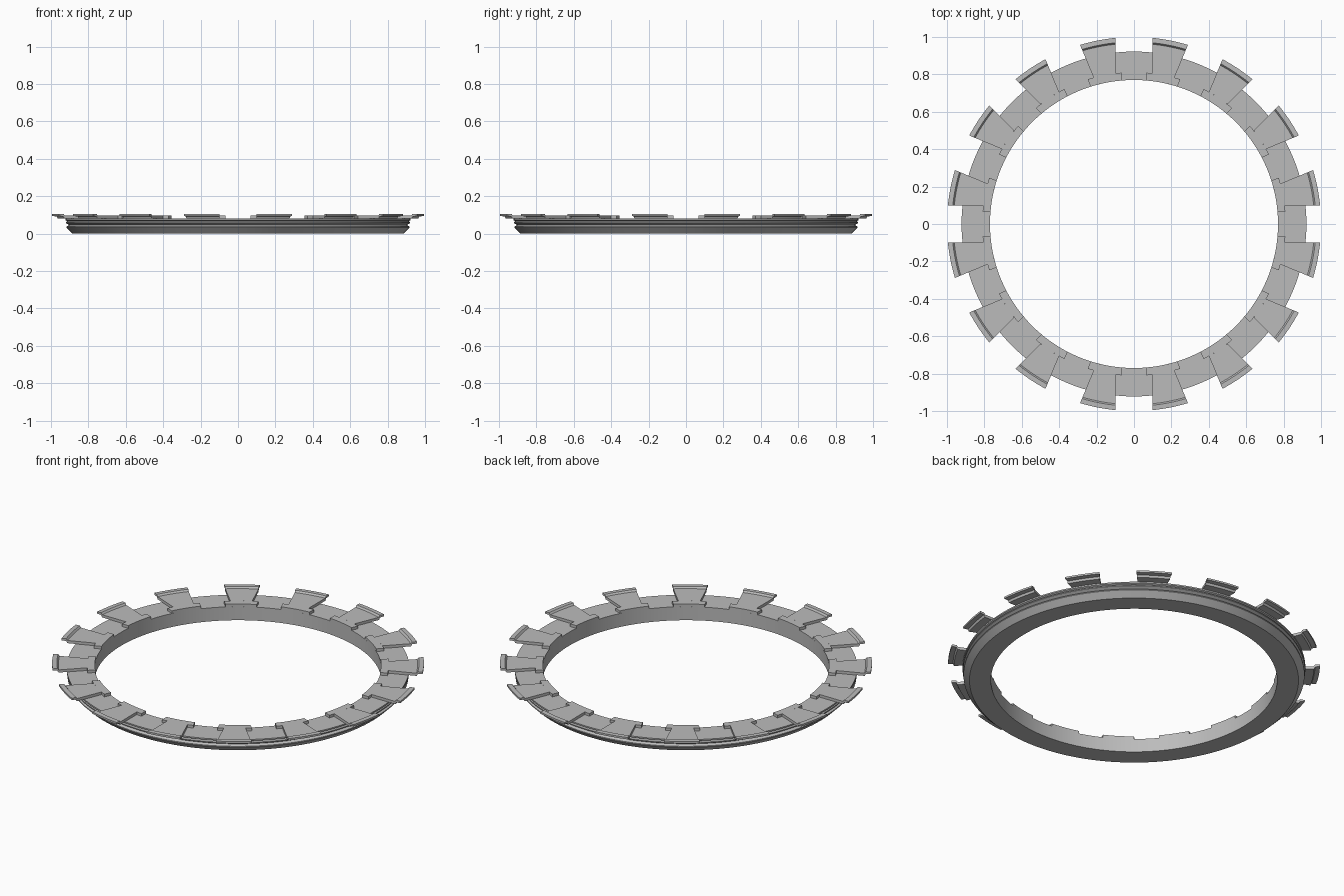
import bpy, bmesh, math

cube = bpy.data.objects.get("Cube")
if cube:
    bpy.data.objects.remove(cube, do_unlink=True)

grey = bpy.data.materials.new("plain grey")
grey.use_nodes = True
colour = (0.5, 0.5, 0.5, 1)
grey.diffuse_color = colour
grey.node_tree.nodes["Principled BSDF"].inputs["Base Color"].default_value = colour

TEETH = 16
PITCH = 2 * math.pi / TEETH


def finish(name, bm):
    bmesh.ops.recalc_face_normals(bm, faces=bm.faces[:])
    mesh = bpy.data.meshes.new(name)
    bm.to_mesh(mesh)
    bm.free()
    mesh.materials.append(grey)
    obj = bpy.data.objects.new(name, mesh)
    bpy.context.collection.objects.link(obj)
    bpy.ops.object.select_all(action="DESELECT")
    obj.select_set(True)
    bpy.context.view_layer.objects.active = obj
    bpy.ops.object.shade_smooth_by_angle(angle=math.radians(15))
    return obj


def point(bm, r, a, z):
    return bm.verts.new((r * math.cos(a), r * math.sin(a), z))


def bridge(bm, a, b):
    for i in range(len(a)):
        j = (i + 1) % len(a)
        bm.faces.new((a[i], a[j], b[j], b[i]))


def swept_ring(name, profile, steps=160):
    """Revolve a closed (radius, height) profile all the way round."""
    bm = bmesh.new()
    loops = [[point(bm, r, 2 * math.pi * s / steps, z) for r, z in profile]
             for s in range(steps)]
    for s in range(steps):
        bridge(bm, loops[s], loops[(s + 1) % steps])
    return finish(name, bm)


def swept_teeth(name, profile, half_gap, steps=8):
    """Sweep a profile between parallel-sided gaps, once per tooth."""
    bm = bmesh.new()
    for t in range(TEETH):
        loops = []
        for s in range(steps + 1):
            loop = []
            for r, z in profile:
                start = math.asin(half_gap / r)
                a = t * PITCH + start + (PITCH - 2 * start) * s / steps
                loop.append(point(bm, r, a, z))
            loops.append(loop)
        for a, b in zip(loops, loops[1:]):
            bridge(bm, a, b)
        bm.faces.new(loops[0])
        bm.faces.new(loops[-1])
    return finish(name, bm)


# Grooved base ring with a chamfered lower edge
swept_ring("base_ring", [
    (0.77, 0), (0.885, 0), (0.917, 0.032), (0.917, 0.038), (0.903, 0.046),
    (0.92, 0.056), (0.92, 0.062), (0.912, 0.067), (0.922, 0.072),
    (0.922, 0.08), (0.77, 0.08)])

# Wide feet along the inner edge
swept_teeth("tooth_feet", [
    (0.77, 0.08), (0.812, 0.08), (0.812, 0.096), (0.77, 0.096)], 0.067)

# Overhanging teeth with a raised outer lip
swept_teeth("teeth", [
    (0.812, 0.08), (0.968, 0.08), (0.974, 0.092), (1.0, 0.094),
    (1.0, 0.105), (0.974, 0.106), (0.966, 0.096), (0.812, 0.096)], 0.1)
